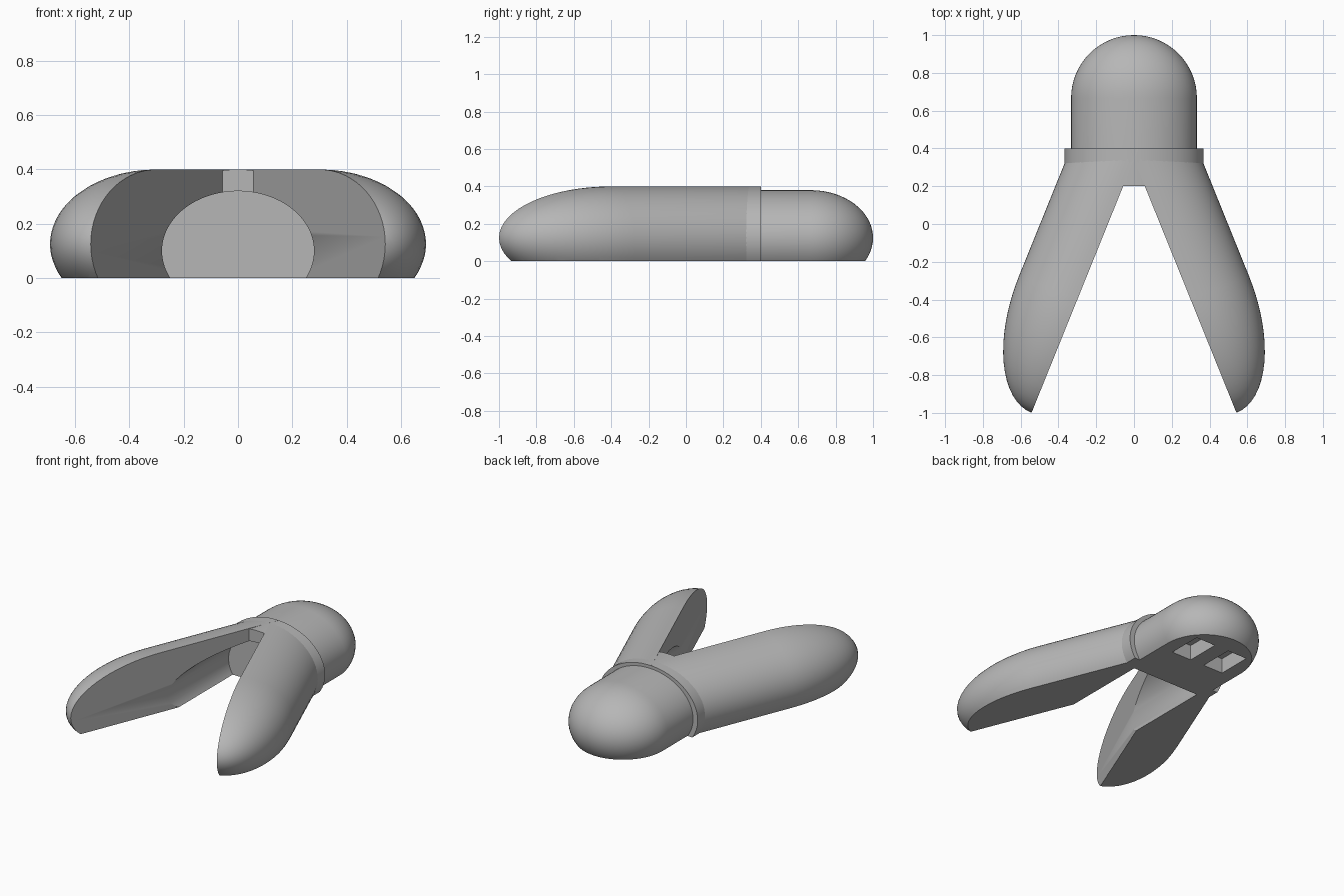
import bpy, bmesh, math
from mathutils import Matrix, Vector

cube = bpy.data.objects.get("Cube")
if cube:
    bpy.data.objects.remove(cube)

MID = 0.125          # height of the widest line of every part
UP = Vector((0, 0, 1))

grey = bpy.data.materials.new("plain_grey")
grey.use_nodes = True
colour = (0.47, 0.47, 0.47, 1)
grey.diffuse_color = colour
grey.node_tree.nodes["Principled BSDF"].inputs["Base Color"].default_value = colour


def make_object(name, bm):
    bmesh.ops.recalc_face_normals(bm, faces=bm.faces)
    mesh = bpy.data.meshes.new(name)
    bm.to_mesh(mesh)
    bm.free()
    mesh.materials.append(grey)
    obj = bpy.data.objects.new(name, mesh)
    bpy.context.collection.objects.link(obj)
    return obj


def slice_off(bm, point, normal):
    """Remove everything on the normal side of a plane and cap the cut."""
    geom = bm.verts[:] + bm.edges[:] + bm.faces[:]
    cut = bmesh.ops.bisect_plane(bm, geom=geom, plane_co=point, plane_no=normal,
                                 dist=1e-5, clear_outer=True)
    edges = [e for e in cut["geom_cut"] if isinstance(e, bmesh.types.BMEdge)]
    bmesh.ops.contextual_create(bm, geom=edges)


def capsule(centre, direction, width, height, nose, tail):
    """Elliptic tube with one rounded end pointing along direction."""
    bm = bmesh.new()
    bmesh.ops.create_uvsphere(bm, u_segments=64, v_segments=32, radius=1)
    geom = bm.verts[:] + bm.edges[:] + bm.faces[:]
    bmesh.ops.bisect_plane(bm, geom=geom, plane_co=(0, 0, 0), plane_no=(0, 0, -1),
                           dist=1e-4, clear_outer=True)
    rim = [e for e in bm.edges if e.is_boundary]
    tube = bmesh.ops.extrude_edge_only(bm, edges=rim)["geom"]
    ring = [v for v in tube if isinstance(v, bmesh.types.BMVert)]
    bmesh.ops.translate(bm, verts=ring, vec=(0, 0, -tail / nose))
    bmesh.ops.contextual_create(bm, geom=[e for e in bm.edges if e.is_boundary])
    side = direction.cross(UP)
    frame = Matrix((side, UP, direction)).transposed().to_4x4()
    place = Matrix.Translation(centre) @ frame @ Matrix.Diagonal((width, height, nose, 1))
    bmesh.ops.transform(bm, matrix=place, verts=bm.verts)
    return bm


def tube(width, height, mid, front, back):
    """Elliptic cylinder lying along y."""
    bm = bmesh.new()
    bmesh.ops.create_cone(bm, cap_ends=True, segments=96, radius1=1, radius2=1, depth=1)
    place = (Matrix.Translation((0, (front + back) / 2, mid))
             @ Matrix.Diagonal((width, back - front, height, 1))
             @ Matrix.Rotation(math.pi / 2, 4, 'X'))
    bmesh.ops.transform(bm, matrix=place, verts=bm.verts)
    return bm


def carve(obj, cutter):
    mod = obj.modifiers.new("carve", 'BOOLEAN')
    mod.operation = 'DIFFERENCE'
    mod.solver = 'EXACT'
    mod.object = cutter
    bpy.context.view_layer.update()
    graph = bpy.context.evaluated_depsgraph_get()
    mesh = bpy.data.meshes.new_from_object(obj.evaluated_get(graph))
    obj.modifiers.clear()
    obj.data = mesh


# Rounded head, flat underneath
bm = capsule(Vector((0, 0.667, MID)), Vector((0, 1, 0)), 0.333, 0.255, 0.333, 0.367)
slice_off(bm, (0, 0, 0), -UP)
head = make_object("head", bm)

# Collar joining head and wings
bm = tube(0.367, 0.275, MID, 0.2, 0.4)
slice_off(bm, (0, 0, 0), -UP)
collar = make_object("collar", bm)

# Wings: half capsules with a flat inner wall
wings = []
for name, s in (("left_wing", 1), ("right_wing", -1)):
    along = Vector((s * 0.375, -0.927, 0)).normalized()
    inward = Vector((-s * 0.927, -0.375, 0)).normalized()
    centre = Vector((s * 0.3, -0.4, MID))
    bm = capsule(centre, along, 0.333, 0.275, 0.647, 0.9)
    slice_off(bm, centre, inward)
    slice_off(bm, (0, 0, 0), -UP)
    slice_off(bm, (0, 0.4, 0), (0, 1, 0))
    wings.append(make_object(name, bm))

# Round socket in the collar and wings, open at the front
socket = make_object("socket_cutter", tube(0.28, 0.22, 0.1, -0.8, 0.302))
for part in [collar] + wings:
    carve(part, socket)
cutters = [socket]

# Two slots under the head
for s in (1, -1):
    bm = bmesh.new()
    bmesh.ops.create_cube(bm, size=1)
    place = Matrix.Translation((s * 0.125, 0.715, 0)) @ Matrix.Diagonal((0.145, 0.23, 0.2, 1))
    bmesh.ops.transform(bm, matrix=place, verts=bm.verts)
    slot = make_object("slot_cutter", bm)
    carve(head, slot)
    cutters.append(slot)
for cutter in cutters:
    bpy.data.objects.remove(cutter)

# Smooth shading with sharp cut edges
bpy.ops.object.select_all(action='DESELECT')
for part in [head, collar] + wings:
    part.select_set(True)
bpy.context.view_layer.objects.active = head
bpy.ops.object.shade_smooth_by_angle(angle=math.radians(30))
